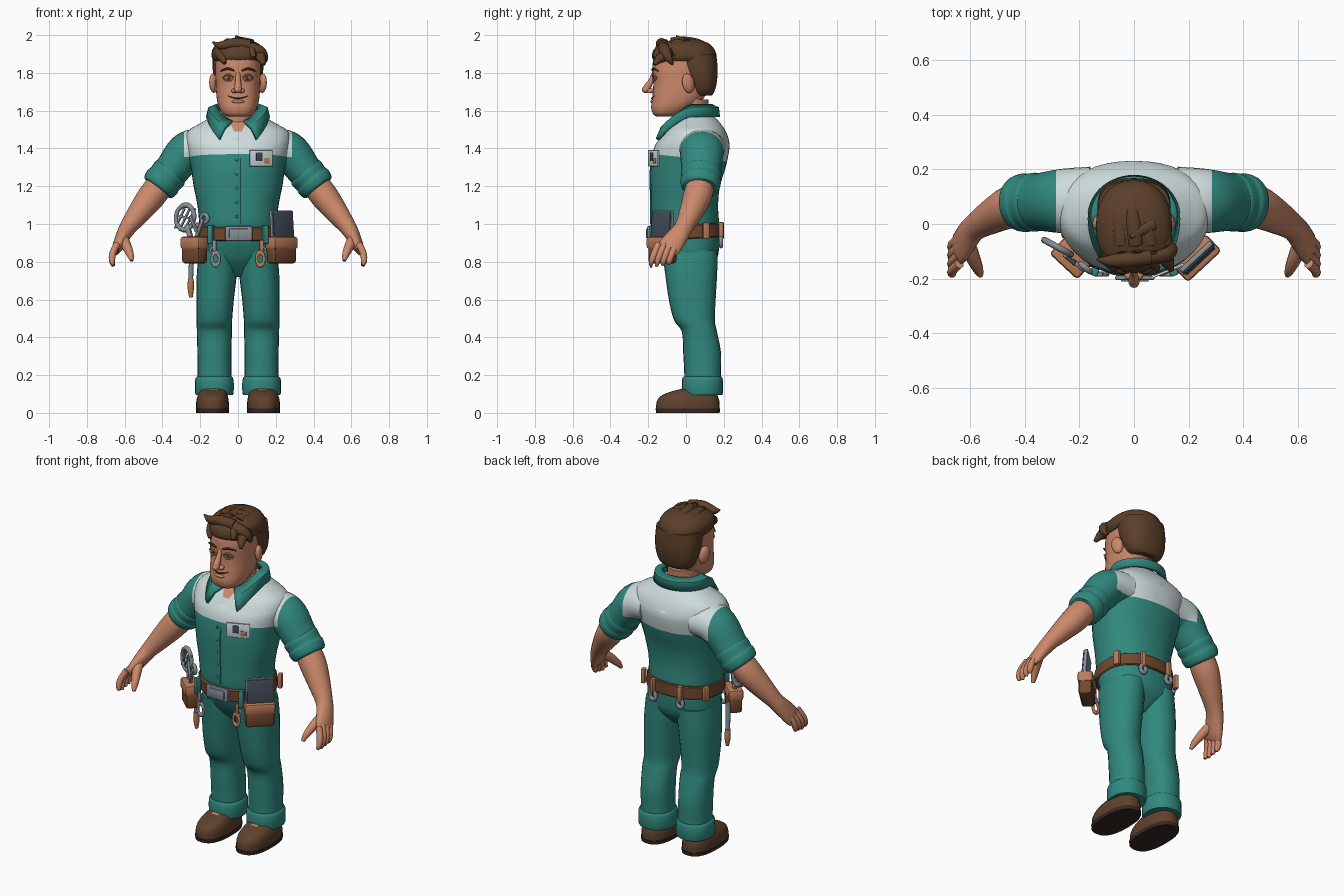
import bpy, bmesh, math
from mathutils import Vector, Matrix, Euler

cube = bpy.data.objects.get("Cube")
if cube:
    bpy.data.objects.remove(cube, do_unlink=True)


def material(name, *rgb):
    m = bpy.data.materials.new(name)
    m.use_nodes = True
    m.diffuse_color = (*rgb, 1)
    m.node_tree.nodes["Principled BSDF"].inputs["Base Color"].default_value = (*rgb, 1)
    return m


TEAL = material("teal cloth", .03, .25, .21)
PALE = material("pale cloth", .62, .72, .72)
SKIN = material("skin", .6, .25, .145)
HAIR = material("brown hair", .105, .05, .022)
SHOE = material("brown shoe leather", .115, .053, .027)
BELT = material("brown belt leather", .17, .065, .027)
TAN = material("tan leather", .5, .2, .1)
METAL = material("grey metal", .24, .28, .31)
SLATE = material("dark slate", .055, .07, .1)
SOLE = material("dark sole", .035, .022, .015)


def finish(name, bm, mat, angle=40):
    bmesh.ops.recalc_face_normals(bm, faces=bm.faces)
    me = bpy.data.meshes.new(name)
    bm.to_mesh(me)
    bm.free()
    me.materials.append(mat)
    me.shade_smooth()
    me.set_sharp_from_angle(angle=math.radians(angle))
    ob = bpy.data.objects.new(name, me)
    bpy.context.collection.objects.link(ob)
    return ob


def spline(pts, steps):
    """Smooth curve through rows of any length."""
    out = []
    for i in range(len(pts) - 1):
        a, b, c, d = pts[max(i - 1, 0)], pts[i], pts[i + 1], pts[min(i + 2, len(pts) - 1)]
        for k in range(steps):
            t = k / steps
            out.append([q + t * (r - p) / 2 + t * t * (p - 2.5 * q + 2 * r - s / 2)
                        + t ** 3 * (1.5 * (q - r) + (s - p) / 2)
                        for p, q, r, s in zip(a, b, c, d)])
    return out + [list(pts[-1])]


def sweep(name, pts, mat, flat=False, steps=4, seg=20, n=2, side=1):
    """Skin rings (x, y, z, rx, ry); flat rings are horizontal, others follow the path."""
    rows = spline([p if len(p) > 4 else (*p, p[3]) for p in pts], steps)
    mid = [Vector(r[:3]) for r in rows]
    bm = bmesh.new()
    rings = []
    for i, row in enumerate(rows):
        u, v = Vector((1, 0, 0)), Vector((0, 1, 0))
        if not flat:
            t = (mid[min(i + 1, len(mid) - 1)] - mid[max(i - 1, 0)]).normalized()
            ref = v if abs(t.y) < .95 else Vector((0, 0, 1))
            v = (ref - t * t.dot(ref)).normalized()
            u = v.cross(t)
        ring = []
        for k in range(seg):
            a = math.tau * k / seg
            c, s = math.cos(a), math.sin(a)
            p = mid[i] + u * row[3] * math.copysign(abs(c) ** (2 / n), c) \
                + v * row[4] * math.copysign(abs(s) ** (2 / n), s)
            ring.append(bm.verts.new((p.x * side, p.y, p.z)))
        rings.append(ring)
    for a, b in zip(rings, rings[1:]):
        for k in range(seg):
            bm.faces.new((a[k], a[k - 1], b[k - 1], b[k]))
    bm.faces.new(rings[0])
    bm.faces.new(rings[-1])
    return finish(name, bm, mat)


def stack(name, rows, mat, **kw):
    """Upright body from rows of (z, half width, front y, back y)."""
    pts = [(0, (f + b) / 2, z, w, (b - f) / 2) for z, w, f, b in rows]
    return sweep(name, pts, mat, flat=True, **kw)


def place(loc, rot, size=(1, 1, 1)):
    return Matrix.Translation(loc) @ Euler(rot).to_matrix().to_4x4() @ Matrix.Diagonal((*size, 1))


def box(name, loc, size, mat, rot=(0, 0, 0), bevel=.006):
    bm = bmesh.new()
    bmesh.ops.create_cube(bm, size=1, matrix=Matrix.Diagonal((*size, 1)))
    bmesh.ops.bevel(bm, geom=bm.edges[:], offset=bevel, segments=2, affect='EDGES', profile=.5)
    bm.transform(place(loc, rot))
    return finish(name, bm, mat)


def ball(name, loc, size, mat, rot=(0, 0, 0)):
    bm = bmesh.new()
    bmesh.ops.create_uvsphere(bm, u_segments=16, v_segments=10, radius=1, matrix=place(loc, rot, size))
    return finish(name, bm, mat, 80)


def loop(name, loc, r, thick, mat, rot=(0, 0, 0), tall=1):
    """Closed ring standing in the xz plane."""
    bm = bmesh.new()
    grid = [[bm.verts.new(((r + thick * math.cos(b)) * math.cos(a), thick * math.sin(b),
                           (r + thick * math.cos(b)) * math.sin(a) * tall))
             for b in (math.tau * j / 8 for j in range(8))] for a in (math.tau * i / 20 for i in range(20))]
    for i in range(20):
        for j in range(8):
            bm.faces.new((grid[i][j], grid[i - 1][j], grid[i - 1][j - 1], grid[i][j - 1]))
    bm.transform(place(loc, rot))
    return finish(name, bm, mat, 80)


def paint(ob, mats, planes, rule):
    """Cut along planes, then colour faces by their centre."""
    for m in mats:
        ob.data.materials.append(m)
    bm = bmesh.new()
    bm.from_mesh(ob.data)
    for co, no in planes:
        bmesh.ops.bisect_plane(bm, geom=bm.verts[:] + bm.edges[:] + bm.faces[:], plane_co=co, plane_no=no)
    for f in bm.faces:
        f.material_index = rule(f.calc_center_median())
    bm.to_mesh(ob.data)
    bm.free()


# Shirt with pale yoke and open neck
YOKE, TILT, EDGE, VEE = 1.352, .1, .285, 1.45
YOKE_CUT = ((0, 0, YOKE), (0, TILT, 1))
torso = stack("shirt_body", [(.95, .2, -.17, .17), (1, .205, -.185, .175), (1.1, .215, -.187, .17),
                             (1.2, .235, -.188, .18), (1.3, .25, -.187, .21), (1.4, .272, -.17, .23),
                             (1.45, .278, -.142, .226), (1.495, .262, -.11, .208), (1.53, .205, -.08, .185),
                             (1.57, .135, -.045, .15), (1.6, .09, -.03, .11)], TEAL, seg=40, n=2.25)


def yoke_colour(c):
    return int(c.z + TILT * c.y > YOKE and abs(c.x) < EDGE)


def shirt_colour(c):
    if c.y < 0 and abs(c.x) < (c.z - VEE) * .5:
        return 2 if c.z > 1.49 else 1
    return yoke_colour(c)


paint(torso, (PALE, SKIN), [YOKE_CUT, ((0, 0, 1.49), (0, 0, 1)), ((0, 0, VEE), (1, 0, -.5)),
                            ((0, 0, VEE), (1, 0, .5))], shirt_colour)
sweep("placket", [(.012, -.166, 1.39, .004), (.012, -.187, 1.3, .004), (.012, -.188, 1.2, .004),
                  (.012, -.187, 1.1, .004), (.012, -.186, 1, .004)], TEAL, seg=8)
for i in range(5):
    ball("shirt_button", (-.008, -.187, 1.34 - i * .075), (.008, .004, .008), TEAL)

# Collar with two pointed front flaps
bm = bmesh.new()
rows = []
for i in range(41):
    t = math.radians(-165 + 330 * i / 40)
    q = t * .86
    drop, low = (max(0, -math.cos(a)) ** 1.5 for a in (t, q))
    top = Vector((.115 * math.sin(t), .03 + .105 * math.cos(t), 1.625 - .09 * drop))
    hem = Vector((.16 * math.sin(q), .025 + (.145 if math.cos(q) > 0 else .225) * math.cos(q), 1.567 - .172 * low))
    bulge = (top + hem) / 2 + Vector((.014 * math.sin(t), .014 * math.cos(t), .016))
    rows.append([bm.verts.new(p) for p in (top, bulge, hem)])
for a, b in zip(rows, rows[1:]):
    for k in range(2):
        bm.faces.new((a[k], a[k + 1], b[k + 1], b[k]))
collar = finish("collar", bm, TEAL)
mod = collar.modifiers.new("thickness", 'SOLIDIFY')
mod.thickness, mod.offset = .02, 0

# Chest badge
TURN = .4
for name, dx, dz, out, size, mat in (("badge", 0, 0, 0, (.132, .009, .085), PALE),
                                     ("badge_mark", -.012, .008, .006, (.036, .005, .045), SLATE),
                                     ("badge_patch", .03, -.014, .006, (.032, .005, .03), TAN)):
    spot = Vector((.122, -.172, 1.348)) + Matrix.Rotation(TURN, 3, 'Z') @ Vector((dx, -out, dz))
    box(name, spot, size, mat, (0, 0, TURN), .002)

# Trousers
stack("trouser_hips", [(.72, .05, -.03, .08), (.76, .11, -.07, .125), (.82, .195, -.118, .166),
                       (.91, .21, -.158, .178), (.98, .205, -.172, .178)], TEAL, seg=32, n=2.3)

for s, label in ((1, "left"), (-1, "right")):
    def limb(part, pts, mat, **kw):
        return sweep(f"{label}_{part}", pts, mat, side=s, **kw)

    # Leg, turned-up hem and shoe
    limb("trouser_leg", [(.125, .09, .1, .093, .1), (.124, .088, .2, .09, .097), (.125, .085, .32, .09, .1),
                         (.125, .071, .43, .093, .093), (.125, .045, .49, .094, .108), (.121, .033, .6, .099, .124),
                         (.112, .027, .74, .106, .138), (.104, .02, .86, .1, .148)], TEAL, flat=True, seg=24, n=2.2)
    limb("trouser_hem", [(.125, .087, .095, .095, .102), (.125, .087, .105, .102, .108), (.125, .087, .175, .102, .108),
                         (.125, .087, .192, .092, .1)], TEAL, flat=True, steps=2, seg=24, n=2.2)
    limb("shoe_sole", [(.135, .01, 0, .086, .168), (.135, .01, .022, .088, .171)], SOLE, flat=True, steps=1, seg=28, n=2.5)
    limb("shoe", [(.135, .01, .02, .086, .168), (.135, .011, .06, .086, .166), (.134, .018, .09, .08, .15),
                  (.132, .042, .114, .07, .118), (.13, .07, .128, .06, .085)], SHOE, flat=True, seg=28, n=2.4)
    box(f"{label}_shoe_tongue", (s * .13, -.028, .12), (.045, .03, .012), TAN, (.3, 0, 0), .004)

    # Sleeve, rolled cuff and forearm
    sleeve = limb("sleeve", [(.16, .085, 1.405, .095, .125), (.262, .084, 1.388, .105, .118),
                             (.345, .081, 1.292, .094, .106), (.415, .08, 1.2, .085, .098)], TEAL, steps=6, seg=28)
    paint(sleeve, (PALE,), [YOKE_CUT, ((s * EDGE, 0, 0), (1, 0, 0))], yoke_colour)
    limb("sleeve_cuff", [(.35, .08, 1.282, .089, .1), (.362, .08, 1.268, .099, .108), (.388, .079, 1.238, .095, .104),
                         (.398, .078, 1.226, .1, .108), (.42, .076, 1.2, .095, .102), (.428, .075, 1.19, .083, .09)],
         TEAL, steps=3, seg=28)
    limb("forearm", [(.395, .08, 1.23, .07), (.455, .062, 1.15, .074, .077), (.52, .028, 1.065, .062, .064),
                     (.58, -.01, .985, .046, .05), (.607, -.04, .94, .039, .055), (.634, -.082, .885, .03, .062),
                     (.648, -.1, .855, .018, .056)], SKIN, seg=20)
    for i in range(4):
        y = -.145 + i * .031
        limb("finger", [(.64, y, .895, .018), (.663, y - .022, .845, .018), (.667, y - .036, .805, .016),
                        (.66, y - .042, .776 + .006 * abs(i - 1), .008)], SKIN, seg=10)
    limb("thumb", [(.615, -.055, .935, .028), (.593, -.115, .89, .027), (.572, -.163, .842, .02),
                   (.562, -.188, .806, .01)], SKIN, seg=10)

    # Belt pouch, narrower on the right
    turn, wide = s * .75, .145 + s * .015
    box(f"{label}_pouch", (s * .23, -.125, .84), (wide, .075, .1), BELT, (0, 0, turn), .018)
    box(f"{label}_pouch_rim", (s * .23, -.125, .9), (wide + .01, .085, .065), TAN, (0, 0, turn), .014)
    box(f"{label}_belt_loop", (s * .145, -.175, .945), (.03, .03, .1), TEAL, (0, 0, s * .4))
    box(f"{label}_side_loop", (s * .208, .105, .965), (.025, .035, .085), TAN, (0, 0, s * .3))

    # Clips hanging in front and behind
    box(f"{label}_clip_strap", (s * .125, -.185, .885), (.022, .015, .06), TAN if s > 0 else METAL)
    loop(f"{label}_clip", (s * .118, -.185, .815), .02, .008, TAN if s > 0 else METAL, tall=1.7)
    loop(f"{label}_clip_eye", (s * .13, -.18, .86), .016, .006, METAL)
    box(f"{label}_back_loop", (s * .09, .185, .965), (.026, .03, .09), TAN, (0, 0, -s * .2))
    loop(f"{label}_back_clip", (s * .09, .185, .905), .018, .011, METAL, tall=1.2)

    # Ear, eye and brow
    ball(f"{label}_ear", (s * .13, .012, 1.745), (.02, .034, .052), SKIN, (.2, 0, s * .4))
    ball(f"{label}_eye", (s * .05, -.158, 1.775), (.024, .012, .013), SKIN, (0, 0, s * .2))
    ball(f"{label}_iris", (s * .048, -.167, 1.775), (.009, .006, .009), HAIR)
    limb("upper_lid", [(.022, -.174, 1.775, .004), (.05, -.174, 1.792, .006), (.08, -.156, 1.776, .004)], SKIN, seg=8)
    limb("lower_lid", [(.024, -.172, 1.77, .003), (.05, -.173, 1.758, .005), (.078, -.156, 1.768, .003)], SKIN, seg=8)
    limb("eyebrow", [(.02, -.178, 1.811, .004), (.055, -.173, 1.822, .007), (.092, -.148, 1.81, .003)], HAIR, seg=8)
    ball(f"{label}_nostril", (s * .02, -.186, 1.705), (.015, .018, .013), SKIN)

# Belt, higher at the back
belt = stack("belt", [(.915, .21, -.182, .185), (.92, .215, -.188, .19), (.985, .213, -.194, .19),
                      (.99, .208, -.188, .185)], BELT, steps=1, seg=40, n=2.3)
for v in belt.data.vertices:
    v.co.z += .06 * v.co.y + .005
box("belt_buckle", (.003, -.197, .95), (.145, .018, .078), METAL, bevel=.008)
box("buckle_plate", (.003, -.207, .95), (.1, .009, .05), METAL, bevel=.003)

# Tablet in the left pouch
box("tablet", (.232, -.125, .98), (.155, .02, .185), METAL, (-.08, 0, .75))
box("tablet_screen", (.24, -.133, .982), (.143, .009, .17), SLATE, (-.08, 0, .75), .002)

# Tools in and under the right pouch
loop("tool_head", (-.28, -.085, 1.035), .055, .012, METAL, (0, .2, -.5), 1.2)
for dx in (-.028, 0, .028):
    box("tool_grille", (-.28 + dx, -.085 - dx * .5, 1.03), (.012, .012, .12), METAL, (0, .5, -.5), .003)
box("tool_crossbar", (-.28, -.085, 1.035), (.11, .012, .012), METAL, (0, .2, -.5), .003)
box("tool_handle", (-.255, -.1, .94), (.03, .02, .12), METAL, (0, -.3, -.5))
box("wrench_shaft", (-.205, -.15, .97), (.022, .016, .13), METAL, (0, .45, -.7))
loop("wrench_jaw", (-.178, -.16, 1.03), .022, .011, METAL, (0, 0, -.7))
box("wrench_side", (-.235, -.13, 1.0), (.02, .016, .1), METAL, (0, -.5, -.7))
sweep("hanging_shaft", [(-.245, -.05, .86, .014), (-.248, -.045, .77, .013), (-.25, -.04, .7, .012)], METAL, seg=10)
sweep("hanging_grip", [(-.25, -.04, .71, .015), (-.25, -.038, .66, .017), (-.249, -.037, .61, .009)], TAN, seg=10)

# Neck and head
stack("neck", [(1.46, .08, -.07, .1), (1.54, .085, -.072, .11), (1.66, .09, -.08, .12)], SKIN)
stack("head", [(1.568, .05, -.155, -.06), (1.582, .08, -.174, -.02), (1.615, .1, -.184, .04), (1.66, .112, -.18, .09),
               (1.74, .118, -.173, .13), (1.84, .12, -.178, .14), (1.91, .11, -.155, .135),
               (1.96, .06, -.09, .08)], SKIN, seg=32, n=2.4)
sweep("nose", [(0, -.168, 1.8, .012), (0, -.186, 1.755, .015), (0, -.207, 1.72, .02), (0, -.205, 1.7, .016)], SKIN, seg=12)
ball("nose_tip", (0, -.213, 1.711), (.02, .021, .018), SKIN)
sweep("mouth", [(-.055, -.168, 1.678, .002), (0, -.182, 1.664, .004), (.055, -.168, 1.678, .002)], SOLE, seg=8)
ball("lower_lip", (0, -.178, 1.648), (.034, .011, .009), SKIN)

# Hair: back, crown and combed locks
stack("hair_back", [(1.68, .08, .035, .135), (1.7, .105, .022, .15), (1.75, .125, .0, .163),
                    (1.82, .134, -.03, .168), (1.9, .133, -.05, .16)], HAIR, seg=28, n=2.4)
stack("hair_crown", [(1.862, .126, -.168, .15), (1.885, .139, -.18, .163), (1.925, .135, -.17, .15),
                     (1.955, .108, -.13, .122), (1.975, .06, -.07, .07), (1.98, .01, -.01, .02)], HAIR, seg=28, n=2.2)
for i in range(5):
    x = -.1 + i * .052
    z = 1.962 - 4.5 * x * x
    sweep("hair_lock", [(x * .5, .14, z - .045, .012), (x * .9 - .01, .06, z - .008, .028), (x, -.05, z, .031),
                        (x + .012, -.13, z - .028, .027), (x + .03, -.168, z - .065, .01)], HAIR, seg=10)
sweep("hair_side_curl", [(.05, -.12, 1.935, .03), (.115, -.11, 1.915, .03), (.14, -.09, 1.875, .02),
                         (.132, -.07, 1.845, .006)], HAIR, seg=10)
sweep("hair_quiff", [(.06, -.12, 1.945, .03), (-.02, -.13, 1.955, .03), (-.09, -.135, 1.945, .022),
                     (-.135, -.13, 1.962, .004)], HAIR, seg=10)
sweep("hair_spike", [(.07, .0, 1.95, .03), (.015, -.03, 1.97, .022), (-.012, -.05, 1.996, .005)], HAIR, seg=10)
